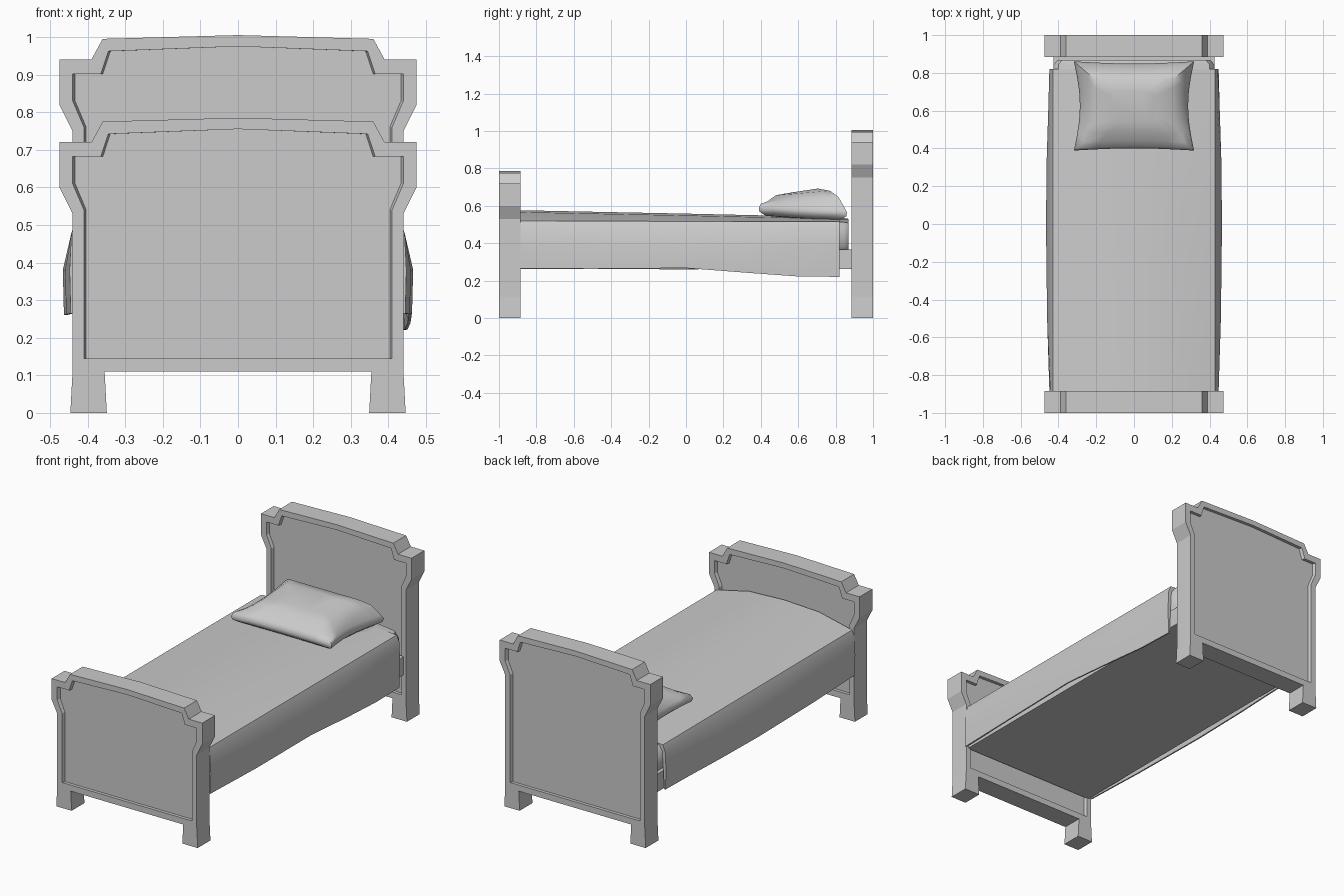
import bpy, bmesh, math

if "Cube" in bpy.data.objects:
    bpy.data.objects.remove(bpy.data.objects["Cube"])

grey = bpy.data.materials.new("plain_grey")
grey.use_nodes = True
GREY = (0.6, 0.6, 0.6, 1)
grey.diffuse_color = GREY
grey.node_tree.nodes["Principled BSDF"].inputs["Base Color"].default_value = GREY


def loft(name, rings, smooth=None):
    """Skin a list of equal-length closed rings and cap both ends."""
    bm = bmesh.new()
    loops = [[bm.verts.new(p) for p in ring] for ring in rings]
    for a, b in zip(loops, loops[1:]):
        for i in range(len(a)):
            j = (i + 1) % len(a)
            bm.faces.new((a[i], a[j], b[j], b[i]))
    bm.faces.new(loops[0])
    bm.faces.new(loops[-1])
    bmesh.ops.recalc_face_normals(bm, faces=bm.faces)
    mesh = bpy.data.meshes.new(name)
    bm.to_mesh(mesh)
    bm.free()
    mesh.materials.append(grey)
    obj = bpy.data.objects.new(name, mesh)
    bpy.context.collection.objects.link(obj)
    if smooth:
        bpy.ops.object.select_all(action="DESELECT")
        obj.select_set(True)
        bpy.context.view_layer.objects.active = obj
        bpy.ops.object.shade_smooth_by_angle(angle=math.radians(smooth))
    return obj


def box(name, x0, x1, y0, y1, z0, z1, flare=0):
    """Box whose foot is widened sideways by flare."""
    def ring(z, f):
        return [(x0 - f, y0, z), (x1 + f, y0, z), (x1 + f, y1, z), (x0 - f, y1, z)]
    return loft(name, [ring(z0, flare), ring(z1, 0)])


def mirrored(half):
    """Complete a right-hand outline whose last point is on the centre line."""
    return half + [(-x, z) for x, z in reversed(half[:-1])]


# Head and foot boards: stepped outline, recessed panel on both faces
OUTER = [(.44, .11), (.44, .53), (.475, .60), (.475, .72), (.39, .72), (.36, .775), (0, .785)]
INNER = [(.41, .145), (.41, .54), (.44, .61), (.44, .682), (.365, .682), (.345, .742), (0, .755)]


def board(name, y0, y1, lift):
    def ring(half, y, shrink=1.0):
        pts = mirrored([(x * shrink, z + (lift if z > .3 else 0)) for x, z in half])
        return [(x, y, z) for x, z in pts]
    d = 0.018
    loft(name, [ring(INNER, y0 + d, .985), ring(INNER, y0), ring(OUTER, y0),
                ring(OUTER, y1), ring(INNER, y1), ring(INNER, y1 - d, .985)])
    for side, s in (("left", 1), ("right", -1)):
        a, b = sorted((s * .355, s * .44))
        box(name + "_leg_" + side, a, b, y0, y1, 0, .112, flare=.006)


board("footboard", -1.0, -.885, 0)
board("headboard", .885, 1.0, .22)

# Bed base and mattress
box("bed_base", -.425, .425, -.89, .89, .262, .365)
M = [(.40, .36), (.425, .39), (.425, .48), (.40, .512), (.25, .53), (0, .535)]
mattress = mirrored(M)
loft("mattress", [[(x * f, y, .44 + (z - .44) * f) for x, z in mattress]
                  for y, f in ((-.89, 1), (.845, 1), (.868, .95))], smooth=40)

# Blanket: crowned top falling to the foot-to-head slope, with loose hanging sides
rings = []
for y, bulge, top, hem_l, hem_r in ((-.885, 0, .576, .265, .265),
                                    (-.5, .012, .568, .263, .262),
                                    (0, .018, .558, .267, .26),
                                    (.35, .014, .550, .24, .263),
                                    (.6, .006, .545, .222, .265),
                                    (.82, 0, .540, .22, .265)):
    edge = .515 + (top - .54) * .1
    hem = .445 + bulge
    rings.append([(x, y, z) for x, z in (
        (hem, hem_l), (hem + .003, .38), (.443, .48), (.428, edge), (.22, top - .01),
        (0, top),
        (-.22, top - .01), (-.428, edge), (-.443, .48), (-hem - .003, .38), (-hem, hem_r),
        (-hem + .008, hem_r), (-.426, .46), (-.41, edge - .012), (0, top - .015),
        (.41, edge - .012), (.426, .46), (hem - .008, hem_l))])
loft("blanket", rings, smooth=40)

# Pillow: pinched rectangular cushion with pulled-out corners
def pillow_ring(sx, sy, z, pinch):
    pts = []
    n = 6
    corners = [(-1, -1), (1, -1), (1, 1), (-1, 1)]
    for k, (ax, ay) in enumerate(corners):
        bx, by = corners[(k + 1) % 4]
        for i in range(n):
            t = i / n
            x, y = ax + (bx - ax) * t, ay + (by - ay) * t
            pull = 1 - pinch * math.sin(math.pi * t)
            if ax == bx:
                x *= pull
            else:
                y *= 1 - (1 - pull) * .5
            lean = .012 * y * (1 if z < .62 else -1)
            pts.append((x * sx, .625 + y * sy, z - lean))
    return pts


loft("pillow", [pillow_ring(*r) for r in (
    (.22, .15, .53, 0), (.27, .20, .535, .04), (.31, .232, .556, .09),
    (.318, .236, .575, .10), (.305, .225, .598, .09), (.265, .19, .635, .05),
    (.21, .145, .668, 0), (.12, .08, .68, 0))], smooth=45)
